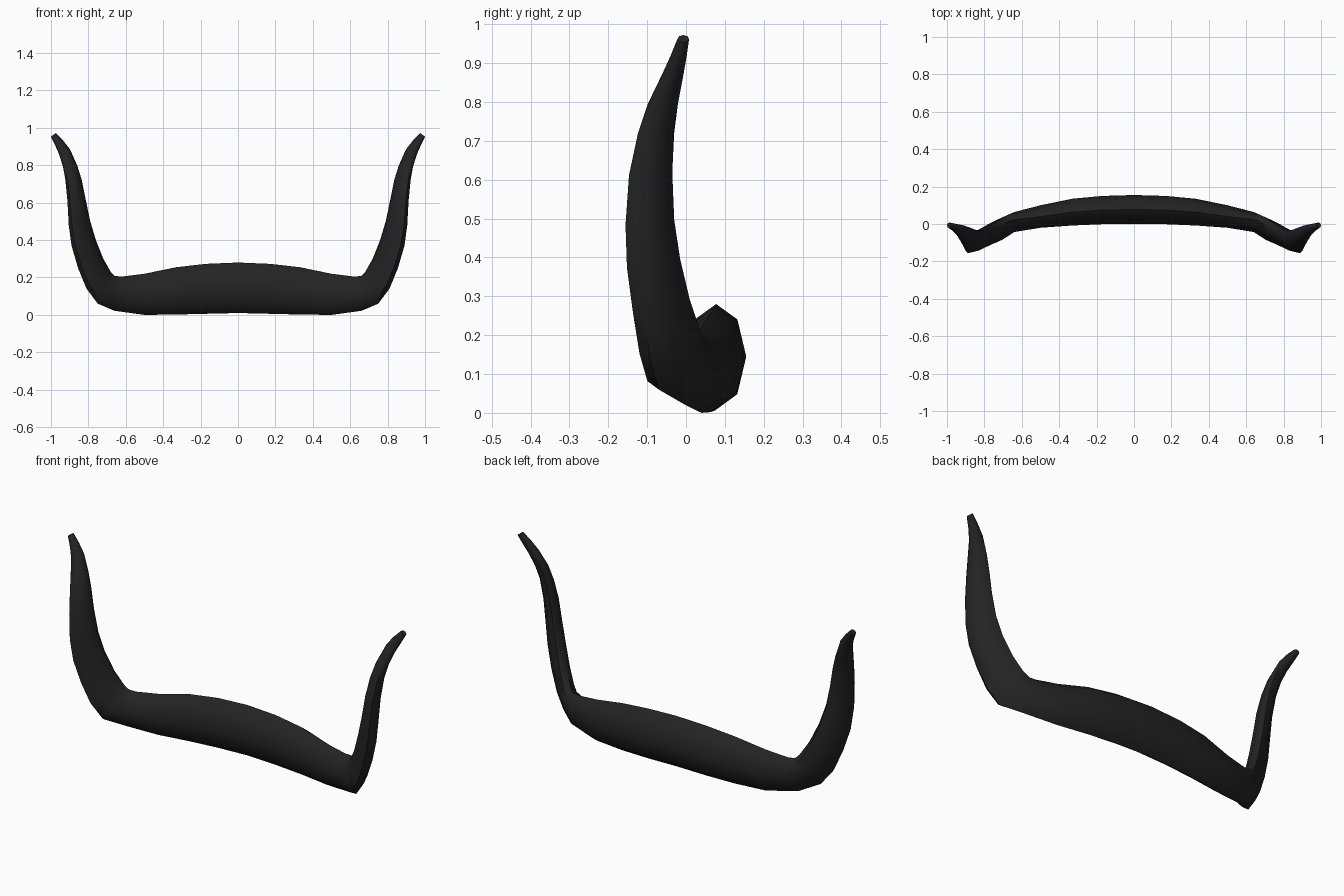
import bpy, bmesh, math
from mathutils import Vector

SIDES = 8

# Rings along one half, from the middle to the tip:
# upper/inner x, z; lower/outer x, z; front y; back y; forward lean of the outer edge
RINGS = [
    (0.000, 0.280, 0.000, 0.010, 0.000, 0.155, 0.000),
    (0.170, 0.273, 0.170, 0.006, -0.001, 0.150, 0.000),
    (0.330, 0.255, 0.330, 0.002, -0.008, 0.135, 0.000),
    (0.500, 0.220, 0.500, 0.000, -0.020, 0.100, 0.000),
    (0.620, 0.205, 0.660, 0.022, -0.045, 0.066, 0.015),
    (0.660, 0.208, 0.750, 0.060, -0.100, 0.050, 0.045),
    (0.680, 0.230, 0.810, 0.140, -0.120, 0.035, 0.050),
    (0.720, 0.300, 0.855, 0.250, -0.137, 0.010, 0.045),
    (0.760, 0.400, 0.890, 0.370, -0.153, -0.014, 0.040),
    (0.790, 0.500, 0.905, 0.480, -0.157, -0.029, 0.035),
    (0.815, 0.620, 0.912, 0.610, -0.149, -0.033, 0.028),
    (0.835, 0.720, 0.923, 0.720, -0.126, -0.028, 0.022),
    (0.860, 0.800, 0.935, 0.790, -0.101, -0.018, 0.015),
    (0.898, 0.885, 0.957, 0.860, -0.062, -0.005, 0.008),
    (0.935, 0.932, 0.977, 0.905, -0.040, 0.002, 0.003),
    (0.975, 0.972, 1.000, 0.953, -0.022, 0.008, 0.000),
]

black = bpy.data.materials.new("horn black")
black.diffuse_color = (0.017, 0.017, 0.017, 1)


def add_ring(bm, xi, zi, xo, zo, y0, y1, lean):
    """Eight-sided oval cross-section, skewed by the lean."""
    mid = (y0 + y1) / 2
    half = (y1 - y0) / 2
    centre = Vector(((xi + xo) / 2, mid, (zi + zo) / 2))
    up = Vector(((xi - xo) / 2, lean, (zi - zo) / 2))
    side = Vector((0, math.sqrt(max(half**2 - lean**2, 1e-6)), 0))
    angles = [2 * math.pi * k / SIDES for k in range(SIDES)]
    return [bm.verts.new(centre + up * math.cos(a) + side * math.sin(a)) for a in angles]


# Half of the horns, lofted through the rings and closed at the tip
bm = bmesh.new()
rings = [add_ring(bm, *r) for r in RINGS]
for a, b in zip(rings, rings[1:]):
    for k in range(SIDES):
        n = (k + 1) % SIDES
        bm.faces.new((a[k], a[n], b[n], b[k]))
bm.faces.new(rings[-1])

# Other half by mirroring, welded in the middle
copy = bmesh.ops.mirror(bm, geom=bm.verts[:] + bm.edges[:] + bm.faces[:], axis='X', merge_dist=0.0005)
bmesh.ops.remove_doubles(bm, verts=bm.verts[:], dist=0.0005)
bmesh.ops.recalc_face_normals(bm, faces=bm.faces[:])

mesh = bpy.data.meshes.new("horns")
bm.to_mesh(mesh)
bm.free()
mesh.materials.append(black)
horns = bpy.data.objects.new("horns", mesh)
bpy.context.collection.objects.link(horns)

# Smooth shading with a crisp tip edge
bpy.context.view_layer.objects.active = horns
horns.select_set(True)
bpy.ops.object.shade_smooth_by_angle(angle=math.radians(60))
